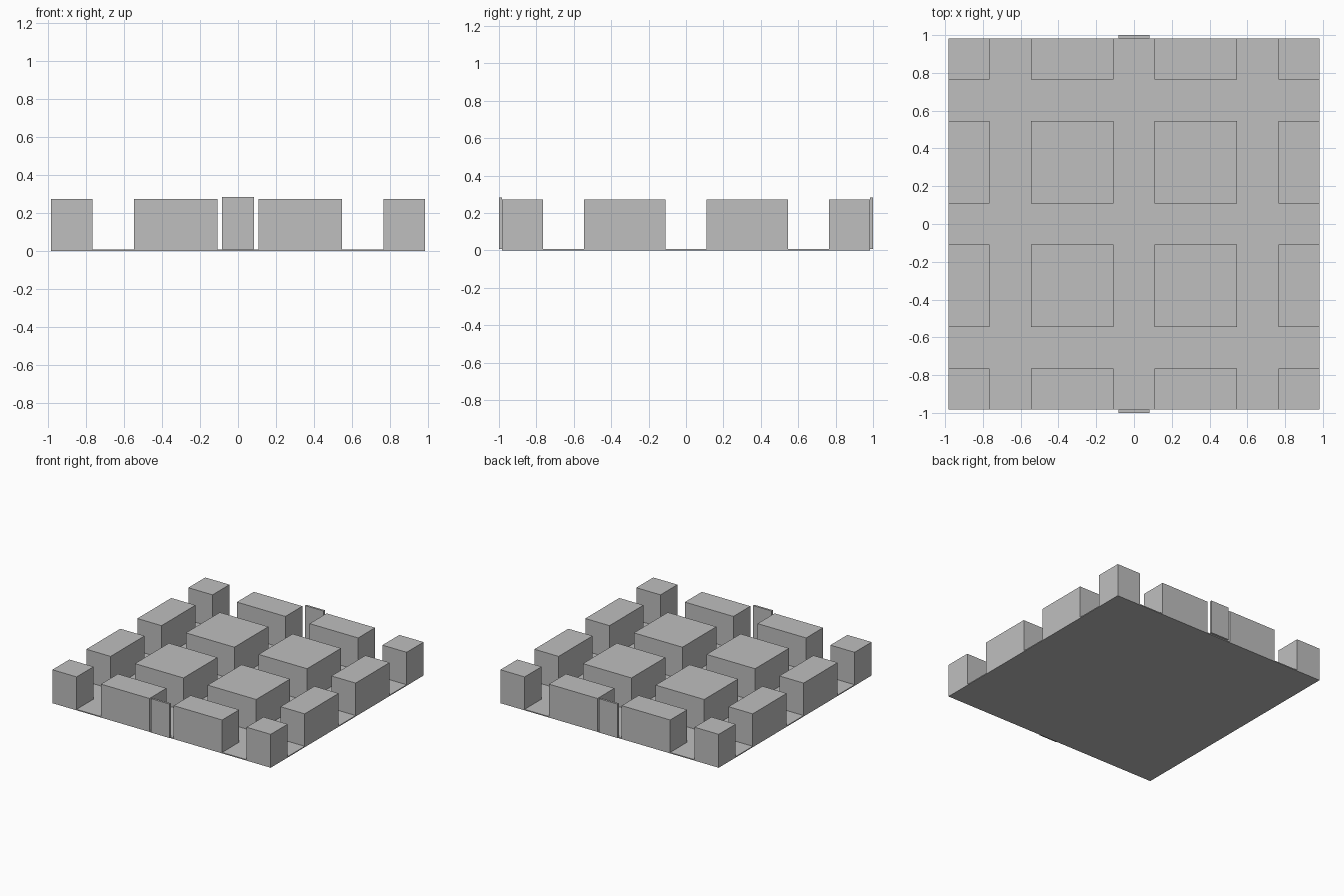
import bpy

cube = bpy.data.objects.get("Cube")
if cube:
    bpy.data.objects.remove(cube, do_unlink=True)

GREY = (0.52, 0.52, 0.52, 1)
mat = bpy.data.materials.new("plain grey")
mat.use_nodes = True
mat.diffuse_color = GREY
mat.node_tree.nodes["Principled BSDF"].inputs["Base Color"].default_value = GREY

HALF = 0.983       # half width of the slab
FLOOR = 0.008      # slab thickness
BLOCK_TOP = 0.272
PANEL_TOP = 0.284


def box(name, xs, ys, zs):
    """Axis-aligned box between the given limits."""
    spans = (xs, ys, zs)
    bpy.ops.mesh.primitive_cube_add(size=1, location=[(a + b) / 2 for a, b in spans])
    obj = bpy.context.object
    obj.name = name
    obj.scale = [b - a for a, b in spans]
    bpy.ops.object.transform_apply(location=False, rotation=False, scale=True)
    obj.data.materials.append(mat)
    return obj


# Floor slab
box("floor_slab", (-HALF, HALF), (-HALF, HALF), (0, FLOOR))

# Grid of blocks, cut to half size at the rim
spans = [(-HALF, -0.765), (-0.546, -0.109), (0.109, 0.546), (0.765, HALF)]
for row, ys in enumerate(spans):
    for col, xs in enumerate(spans):
        box(f"block_{row}_{col}", xs, ys, (FLOOR, BLOCK_TOP))

# Thin door panels in the middle of the front and back rims
for name, ys in (("front_panel", (-1, -HALF)), ("back_panel", (HALF, 1))):
    box(name, (-0.083, 0.083), ys, (FLOOR, PANEL_TOP))
